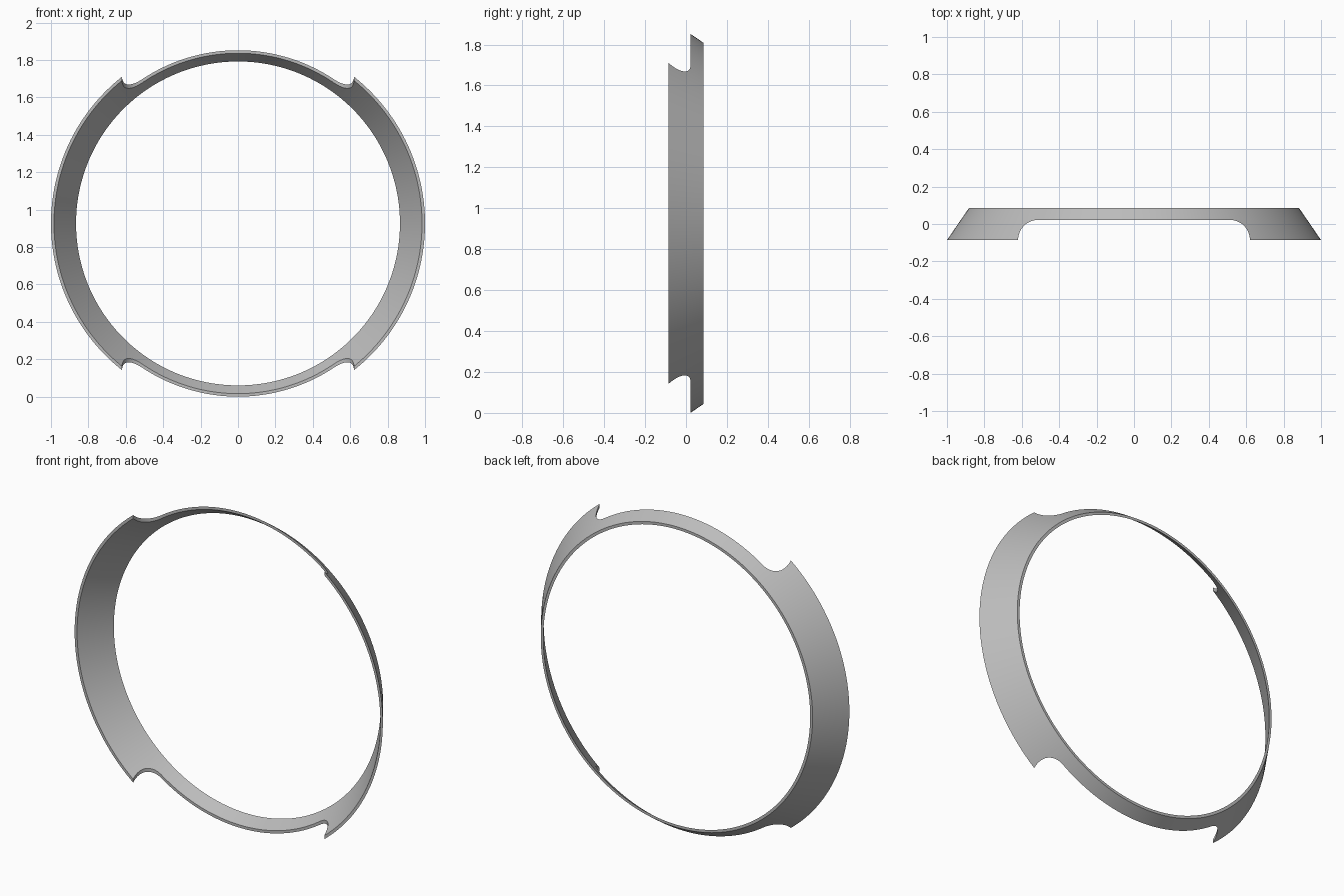
import bpy, bmesh
from math import cos, sin, pi

cube = bpy.data.objects.get("Cube")
if cube:
    bpy.data.objects.remove(cube, do_unlink=True)

CENTER_Z = 0.926
DEPTH = 0.086      # half depth of the ring along y
SEGMENTS = 192


def make_object(name, bm):
    bmesh.ops.recalc_face_normals(bm, faces=bm.faces)
    mesh = bpy.data.meshes.new(name)
    bm.to_mesh(mesh)
    bm.free()
    obj = bpy.data.objects.new(name, mesh)
    bpy.context.collection.objects.link(obj)
    return obj


# Plain grey material
grey = bpy.data.materials.new("grey")
grey.use_nodes = True
colour = (0.5, 0.5, 0.5, 1)
grey.diffuse_color = colour
grey.node_tree.nodes["Principled BSDF"].inputs["Base Color"].default_value = colour

# Conical ring: thin wall section swept around the y axis
section = [(1.0, -DEPTH), (0.882, DEPTH), (0.866, DEPTH), (0.984, -DEPTH)]
bm = bmesh.new()
loops = []
for i in range(SEGMENTS):
    a = 2 * pi * i / SEGMENTS
    loops.append([bm.verts.new((r * cos(a), y, CENTER_Z + r * sin(a))) for r, y in section])
for i, loop in enumerate(loops):
    after = loops[(i + 1) % SEGMENTS]
    for j in range(4):
        k = (j + 1) % 4
        bm.faces.new((loop[j], loop[k], after[k], after[j]))
ring = make_object("conical_ring", bm)
ring.data.materials.append(grey)

# Notch cutter: rounded slot across the front, passing through top and bottom
radius = 0.108
half = [(0.62, -0.3)]
for i in range(17):
    a = pi / 2 * i / 16
    half.append((0.62 - radius + radius * cos(a), -DEPTH + radius * sin(a)))
outline = half + [(-x, y) for x, y in reversed(half)]
bm = bmesh.new()
face = bm.faces.new([bm.verts.new((x, y, -0.5)) for x, y in outline])
top = bmesh.ops.extrude_face_region(bm, geom=[face])
bmesh.ops.translate(bm, vec=(0, 0, 3), verts=[v for v in top["geom"] if isinstance(v, bmesh.types.BMVert)])
cutter = make_object("notch_cutter", bm)
cutter.data.materials.append(grey)
cutter.hide_render = True

# Cut the notches, then shade smooth with sharp rims
cut = ring.modifiers.new("notches", 'BOOLEAN')
cut.operation = 'DIFFERENCE'
cut.solver = 'EXACT'
cut.object = cutter
bpy.context.view_layer.objects.active = ring
ring.select_set(True)
bpy.ops.object.modifier_apply(modifier=cut.name)
bpy.data.objects.remove(cutter, do_unlink=True)
bpy.ops.object.shade_smooth_by_angle(angle=pi / 6)
